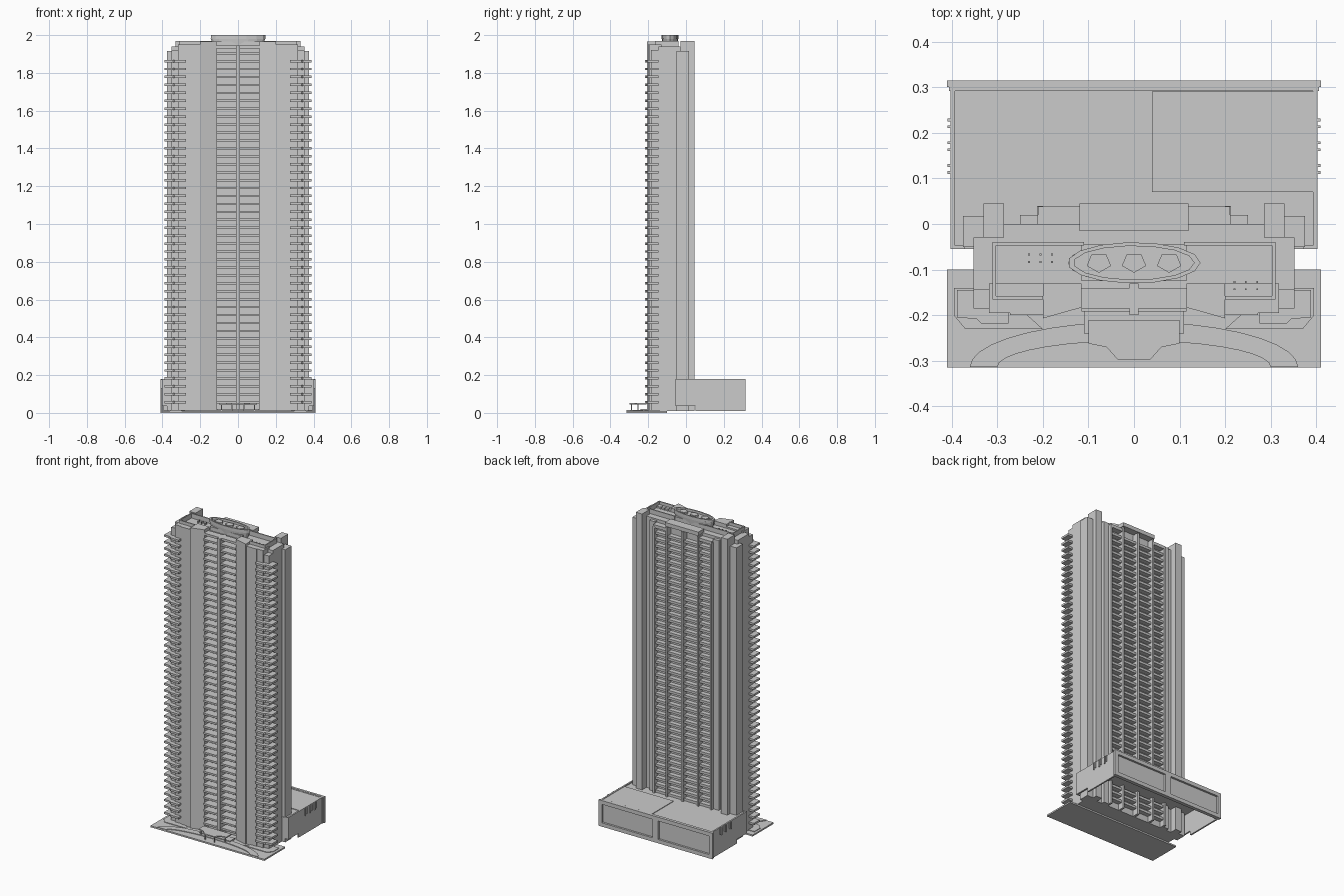
import bpy, bmesh, math

cube = bpy.data.objects.get("Cube")
if cube:
    bpy.data.objects.remove(cube)

mat = bpy.data.materials.new("concrete grey")
mat.use_nodes = True
grey = (0.6, 0.6, 0.6, 1)
mat.diffuse_color = grey
mat.node_tree.nodes["Principled BSDF"].inputs["Base Color"].default_value = grey

FLOORS, STEP, FIRST = 45, 0.042, 0.05


def prism(name, pts, z0, z1, mirror=False, floors=0, flare=1.0):
    """Extrude an outline upward; optionally mirror in x or repeat per floor."""
    bm = bmesh.new()
    low = [bm.verts.new((x, y, z0)) for x, y in pts]
    cy = sum(y for x, y in pts) / len(pts)
    top = [bm.verts.new((x * flare, cy + (y - cy) * flare, z1)) for x, y in pts]
    bm.faces.new(low[::-1])
    bm.faces.new(top)
    for i in range(len(pts)):
        j = (i + 1) % len(pts)
        bm.faces.new((low[i], low[j], top[j], top[i]))
    bmesh.ops.recalc_face_normals(bm, faces=bm.faces)
    me = bpy.data.meshes.new(name)
    bm.to_mesh(me)
    bm.free()
    me.materials.append(mat)
    ob = bpy.data.objects.new(name, me)
    bpy.context.collection.objects.link(ob)
    if mirror:
        ob.modifiers.new("Mirror", "MIRROR").use_mirror_merge = False
    if floors:
        arr = ob.modifiers.new("Floors", "ARRAY")
        arr.count = floors
        arr.use_relative_offset = False
        arr.use_constant_offset = True
        arr.constant_offset_displace = (0, 0, STEP)
    return ob


def box(name, x0, x1, y0, y1, z0, z1, **kw):
    return prism(name, [(x0, y0), (x1, y0), (x1, y1), (x0, y1)], z0, z1, **kw)


def ellipse(cx, cy, rx, ry, n, a0=0.0, a1=2 * math.pi, closed=False):
    m = n - 1 if closed else n
    return [(cx + rx * math.cos(a0 + (a1 - a0) * i / m),
             cy + ry * math.sin(a0 + (a1 - a0) * i / m)) for i in range(n)]


# Tower shafts
box("tower_core", -0.31, 0.31, -0.14, 0.0, 0.01, 1.94)
prism("front_pier", [(0.115, -0.13), (0.115, -0.183), (0.2, -0.207), (0.2, -0.13)],
      0.01, 1.965, mirror=True)
box("front_wall", 0.2, 0.272, -0.2, -0.13, 0.01, 1.95, mirror=True)
box("corner_shaft", 0.272, 0.318, -0.195, -0.13, 0.01, 1.95, mirror=True)
box("outer_corner_shaft", 0.318, 0.352, -0.185, -0.13, 0.01, 1.92, mirror=True)
box("side_shaft", 0.29, 0.352, -0.145, -0.03, 0.01, 1.94, mirror=True)
box("side_column", 0.33, 0.375, -0.05, 0.017, 0.01, 1.915, mirror=True)
box("rear_column", 0.285, 0.33, -0.03, 0.045, 0.01, 1.97, mirror=True)
box("rear_corner_wall", 0.21, 0.25, -0.02, 0.02, 0.01, 1.93, mirror=True)

# Balconies on every floor
box("front_balcony", 0.01, 0.115, -0.192, -0.14, FIRST, FIRST + 0.012,
    mirror=True, floors=FLOORS)
prism("corner_balcony",
      [(0.275, -0.18), (0.275, -0.218), (0.335, -0.218), (0.345, -0.208),
       (0.388, -0.205), (0.388, -0.145), (0.34, -0.145)],
      FIRST, FIRST + 0.013, mirror=True, floors=FLOORS - 1)
box("rear_balcony", 0.0, 0.21, 0.0, 0.03, FIRST, FIRST + 0.016,
    mirror=True, floors=FLOORS - 1)

# Vertical fins between the bays
box("front_fin", -0.01, 0.01, -0.2, -0.13, 0.01, 1.945)
box("rear_centre_fin", -0.008, 0.008, 0.0, 0.042, 0.01, 1.93)
box("rear_fin", 0.107, 0.12, 0.0, 0.042, 0.01, 1.93, mirror=True)
box("rear_outer_fin", 0.2, 0.213, 0.0, 0.04, 0.01, 1.91, mirror=True)

# Roof: canopy over the rear bays, parapets, crown and fans
box("rear_canopy", -0.12, 0.12, -0.015, 0.045, 1.935, 1.96)
box("rear_side_roof", 0.12, 0.21, -0.015, 0.038, 1.9, 1.92, mirror=True)
box("front_lintel", -0.115, 0.115, -0.185, -0.14, 1.93, 1.945)
box("parapet_rear", 0.11, 0.31, -0.047, -0.04, 1.94, 1.97, mirror=True)
box("parapet_side", 0.303, 0.31, -0.16, -0.04, 1.94, 1.97, mirror=True)
box("parapet_front", 0.2, 0.31, -0.165, -0.158, 1.94, 1.97, mirror=True)
box("roof_house", -0.115, 0.115, -0.125, -0.045, 1.94, 1.965)
prism("crown", ellipse(0, -0.085, 0.132, 0.04, 16), 1.945, 1.985, flare=1.1)
bpy.data.objects["crown"].modifiers.new("Mirror", "MIRROR").use_mirror_merge = False
bpy.data.objects["crown"].modifiers.clear()
rim_outer = ellipse(0, -0.085, 0.146, 0.045, 16, 0, 2 * math.pi, True)
rim_inner = ellipse(0, -0.085, 0.132, 0.037, 16, 0, 2 * math.pi, True)
for i in range(15):
    prism("crown_rim", [rim_outer[i], rim_outer[i + 1], rim_inner[i + 1], rim_inner[i]],
          1.98, 2.0)
for x in (-0.077, 0, 0.077):
    prism("roof_fan", ellipse(x, -0.085, 0.028, 0.022, 5, -math.pi / 2, 1.5 * math.pi),
          1.98, 1.996)
for x in (-0.23, -0.205, -0.18, 0.22, 0.245, 0.27):
    for dy in (0, 0.016):
        y = (-0.085 if x < 0 else -0.145) + dy
        box("roof_vent", x - 0.002, x + 0.002, y, y + 0.004, 1.94, 1.955)

# Podium: hollow underneath, with a roof slab and thin walls
box("podium_roof", -0.4, 0.4, -0.02, 0.31, 0.165, 0.173)
box("podium_roof_wing", 0.33, 0.4, -0.055, -0.02, 0.165, 0.173, mirror=True)
box("podium_side_wall", 0.392, 0.402, 0.05, 0.31, 0.01, 0.18, mirror=True)
box("podium_side_lintel", 0.392, 0.402, -0.055, 0.05, 0.037, 0.18, mirror=True)
box("podium_front_return", 0.37, 0.4, -0.055, -0.047, 0.037, 0.178, mirror=True)
box("podium_back_wall", -0.405, 0.405, 0.292, 0.302, 0.01, 0.178)
box("roof_deck", 0.04, 0.395, 0.07, 0.29, 0.172, 0.177)

# Frame around the two recessed rear panels
box("back_frame_top", -0.41, 0.41, 0.3, 0.315, 0.155, 0.18)
box("back_frame_bottom", -0.41, 0.41, 0.3, 0.315, 0.01, 0.035)
for x0, x1 in ((-0.41, -0.385), (-0.02, 0.02), (0.385, 0.41)):
    box("back_frame_post", x0, x1, 0.3, 0.315, 0.03, 0.16)
for i, y in enumerate((0.11, 0.125, 0.16, 0.175, 0.21, 0.225)):
    box("side_louvre", 0.4, 0.409, y, y + 0.006, 0.13 + 0.008 * (i % 2), 0.178, mirror=True)

# Forecourt: plate, curved drive, kerbs and entrance canopy
box("forecourt", -0.41, 0.41, -0.315, -0.1, 0.0, 0.01)
outer = ellipse(0, -0.314, 0.36, 0.1, 19, 0, math.pi, True)
inner = ellipse(0, -0.314, 0.3, 0.058, 19, 0, math.pi, True)
prism("curved_drive", outer + inner[::-1], 0.009, 0.014)
prism("planting_bed", [(0.2, -0.23), (0.37, -0.23), (0.395, -0.2), (0.395, -0.14),
                       (0.3, -0.14)], 0.009, 0.014, mirror=True)
box("entrance_step", -0.11, 0.11, -0.24, -0.19, 0.009, 0.02)
prism("entrance_canopy", [(-0.1, -0.21), (-0.1, -0.262), (-0.06, -0.27), (-0.035, -0.298),
                          (0.035, -0.298), (0.06, -0.27), (0.1, -0.262), (0.1, -0.21)],
      0.045, 0.052)
box("canopy_post", 0.03, 0.036, -0.292, -0.286, 0.01, 0.046, mirror=True)
box("canopy_side_post", 0.085, 0.091, -0.258, -0.252, 0.01, 0.046, mirror=True)
